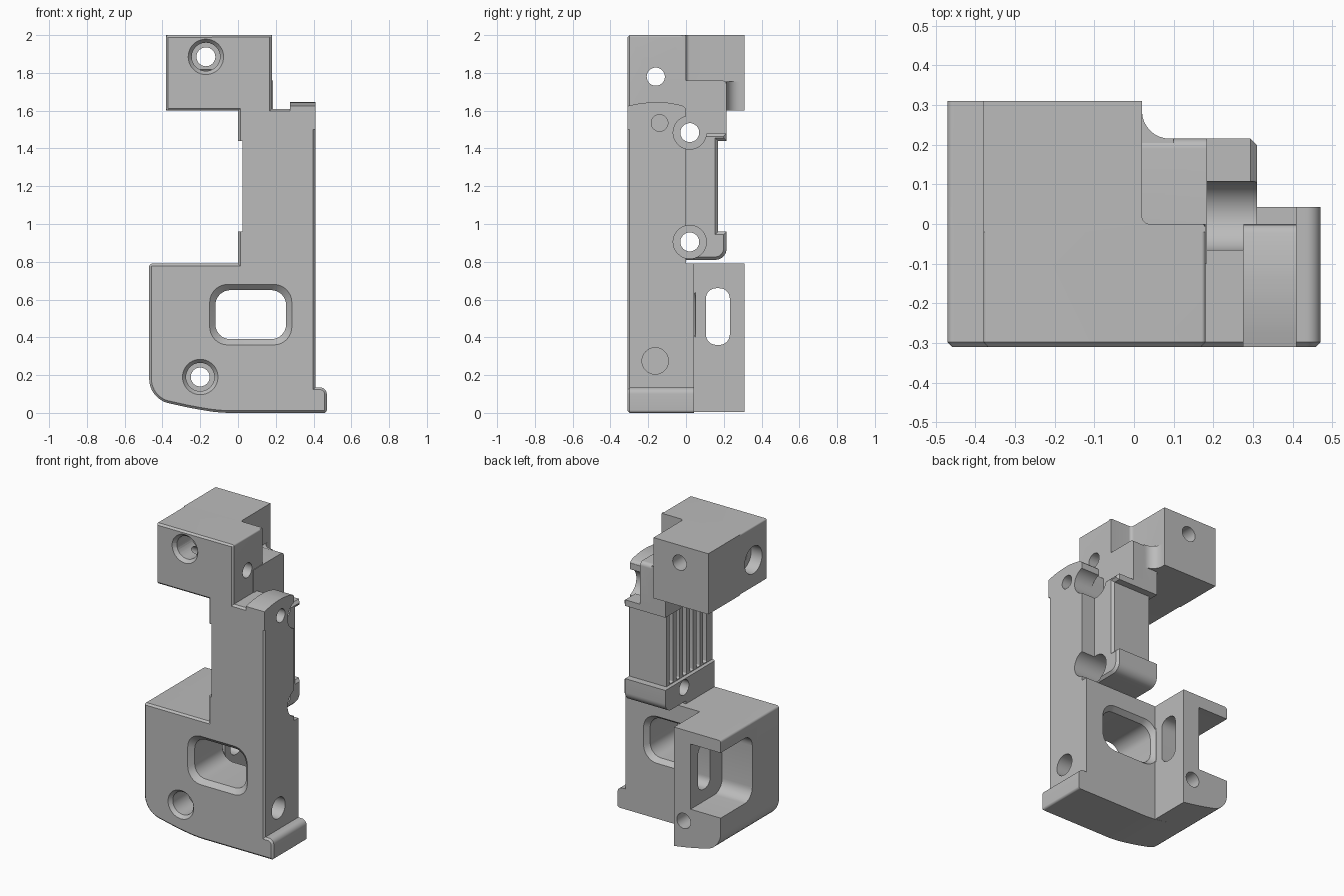
import bpy, bmesh, math
from mathutils import Vector

cube = bpy.data.objects.get("Cube")
if cube:
    bpy.data.objects.remove(cube, do_unlink=True)

grey = bpy.data.materials.new("plain_grey")
grey.use_nodes = True
grey.diffuse_color = (0.5, 0.5, 0.5, 1)
grey.node_tree.nodes["Principled BSDF"].inputs["Base Color"].default_value = (0.5, 0.5, 0.5, 1)


def rounded(corners, steps=8):
    """Polygon from (u, v) or (u, v, radius) corners."""
    pts = []
    for i, c in enumerate(corners):
        p = Vector(c[:2])
        if len(c) < 3:
            pts.append(p)
            continue
        a = (Vector(corners[i - 1][:2]) - p).normalized() * c[2]
        b = (Vector(corners[(i + 1) % len(corners)][:2]) - p).normalized() * c[2]
        for k in range(steps + 1):
            t = k / steps
            s = 1 - t
            pts.append(p + a * (s**3 + 1.35 * s * s * t) + b * (t**3 + 1.35 * t * t * s))
    return pts


def rect(u0, v0, u1, v1, r):
    return rounded([(u0, v0, r), (u1, v0, r), (u1, v1, r), (u0, v1, r)])


def circle(u, v, r, n=40):
    return [Vector((u + r * math.cos(math.tau * k / n), v + r * math.sin(math.tau * k / n)))
            for k in range(n)]


def prism(name, axis, pts, lo, hi, end_pts=None, cham_lo=0, cham_hi=0):
    """Extrude an outline along an axis, with optional taper or chamfered ends."""
    def place(p, d):
        return {"x": (d, p[0], p[1]), "y": (p[0], d, p[1]), "z": (p[0], p[1], d)}[axis]
    bm = bmesh.new()
    a = [bm.verts.new(place(p, lo + cham_lo)) for p in pts]
    b = [bm.verts.new(place(p, hi - cham_hi)) for p in (end_pts or pts)]
    caps = [bm.faces.new(a), bm.faces.new(b)]
    for i in range(len(a)):
        j = (i + 1) % len(a)
        bm.faces.new((a[i], a[j], b[j], b[i]))
    bmesh.ops.recalc_face_normals(bm, faces=bm.faces[:])
    for cap, c in zip(caps, (cham_lo, cham_hi)):
        if c:
            bmesh.ops.inset_region(bm, faces=[cap], thickness=c, depth=c, use_even_offset=True)
    mesh = bpy.data.meshes.new(name)
    bm.to_mesh(mesh)
    bm.free()
    mesh.materials.append(grey)
    ob = bpy.data.objects.new(name, mesh)
    bpy.context.collection.objects.link(ob)
    return ob


# Front plate with foot, column and head
foot = [(0.41, 0.135), (0.47, 0.135, 0.035), (0.47, 0, 0.015)]
belly = [(-0.1, 0, 0.06), (-0.25, 0.025, 0.06), (-0.37, 0.052), (-0.47, 0.075, 0.1)]
body = prism("bracket_body", "y", rounded(
    [(-0.38, 2, 0.01), (0.18, 2, 0.01), (0.18, 1.61), (0.41, 1.61)] + foot + belly
    + [(-0.47, 0.79, 0.015), (0, 0.79), (0, 1.6), (-0.38, 1.6, 0.01)]), -0.31, 0, cham_lo=0.012)

added = [
    # Thicker lower plate and the box behind it
    prism("lower_plate", "y", rounded(
        foot + belly + [(-0.47, 0.79, 0.015), (0.41, 0.79)]), -0.1, 0.043),
    prism("lower_box", "y", rounded(
        [(-0.13, 0.006)] + belly[1:] + [(-0.47, 0.79, 0.015), (-0.13, 0.79)]), -0.01, 0.31),
    # Head block
    prism("head_block", "z", rounded(
        [(-0.38, -0.02), (0.18, -0.02), (0.18, 0, 0.01), (0.02, 0, 0.02),
         (0.02, 0.31), (-0.38, 0.31)]), 1.6, 2),
    prism("head_fillet", "z", rounded(
        [(0, 0.19), (0, 0.305), (0.02, 0.305), (0.02, 0.215, 0.07), (0.1, 0.215), (0.1, 0.19)]),
        1.6, 1.755),
    # Rear housing, tall and short halves
    prism("rear_tall", "x", rounded(
        [(-0.1, 0.81), (0.215, 0.81, 0.06), (0.215, 0.96), (0.17, 0.96), (0.17, 1.44),
         (0.215, 1.44), (0.215, 1.76, 0.025), (-0.1, 1.76)]), 0, 0.184),
    prism("rear_short", "x", rounded(
        [(-0.1, 0.81), (0.215, 0.81, 0.06), (0.215, 0.96), (0.17, 0.96), (0.17, 1.44),
         (0.215, 1.44), (0.215, 1.48), (-0.1, 1.48)]), 0.1, 0.31, cham_hi=0.016),
    # Arched cap on the column
    prism("column_cap", "x", rounded(
        [(-0.31, 1.5), (0, 1.5), (0, 1.62, 0.02), (-0.08, 1.645, 0.06),
         (-0.22, 1.645, 0.06), (-0.31, 1.625)]), 0.275, 0.41),
]

cut = [
    # Front window, flared at both ends
    prism("window", "y", rect(-0.12, 0.39, 0.255, 0.65, 0.08), -0.4, 0.2),
    prism("window_front", "y", rect(-0.16, 0.35, 0.295, 0.69, 0.1), -0.32, -0.28,
          rect(-0.12, 0.39, 0.255, 0.65, 0.08)),
    prism("window_back", "y", rect(-0.12, 0.39, 0.255, 0.65, 0.08), 0.01, 0.05,
          rect(-0.15, 0.36, 0.285, 0.68, 0.1)),
    # Corner pocket of the box and the slot in its wall
    prism("pocket", "x", rounded(
        [(-0.02, 0.28, 0.08), (0.4, 0.28), (0.4, 0.71), (-0.02, 0.71, 0.08)]), -0.6, -0.25),
    prism("slot", "x", rect(0.105, 0.36, 0.232, 0.66, 0.055), -0.3, 0),
    # Side hole through the head, and blind holes in the column
    prism("head_side_hole", "x", circle(-0.16, 1.78, 0.048), -0.5, 0.3),
    prism("head_side_bore", "x", circle(-0.16, 1.78, 0.09), -0.5, -0.3),
    prism("column_hole_top", "x", circle(-0.14, 1.535, 0.044), 0.22, 0.5),
    prism("column_hole_low", "x", circle(-0.163, 0.275, 0.07), 0.2, 0.5),
    # Open notch above the upper cross bore
    prism("notch", "x", rect(-0.065, 1.48, 0.108, 1.7, 0.001), 0.184, 0.276),
    # Grip recess on the column
    prism("recess", "x", rounded([(-0.5, 0.96), (0.4, 0.96), (0.4, 1.44), (-0.5, 1.44)]), -0.1, 0.025),
]
# Stepped screw holes from the front
for u, v in ((-0.17, 1.885), (-0.2, 0.19)):
    cut += [prism("screw_hole", "y", circle(u, v, 0.05), -0.5, 0.5),
            prism("screw_bore", "y", circle(u, v, 0.075), -0.5, -0.13),
            prism("screw_sink", "y", circle(u, v, 0.098), -0.315, -0.285, circle(u, v, 0.073))]
# Cross holes with wide bores
for z in (1.484, 0.905):
    cut += [prism("cross_hole", "x", circle(0.02, z, 0.05), -0.1, 0.3),
            prism("cross_bore", "x", circle(0.02, z, 0.088), 0.184, 0.6)]
# Ribbed grip grooves
for i in range(6):
    y = -0.25 + i * 0.07
    cut.append(prism("groove", "x", rect(y, 0.965, y + 0.035, 1.435, 0.008), -0.1, 0.055))

# Combine everything into one solid
bpy.context.view_layer.objects.active = body
for operation, tools in (("UNION", added), ("DIFFERENCE", cut)):
    for tool in tools:
        mod = body.modifiers.new(tool.name, "BOOLEAN")
        mod.operation = operation
        mod.solver = "EXACT"
        mod.object = tool
        bpy.ops.object.modifier_apply(modifier=mod.name)
        bpy.data.objects.remove(tool, do_unlink=True)

bpy.ops.object.select_all(action="DESELECT")
body.select_set(True)
bpy.ops.object.shade_smooth_by_angle(angle=math.radians(30))
